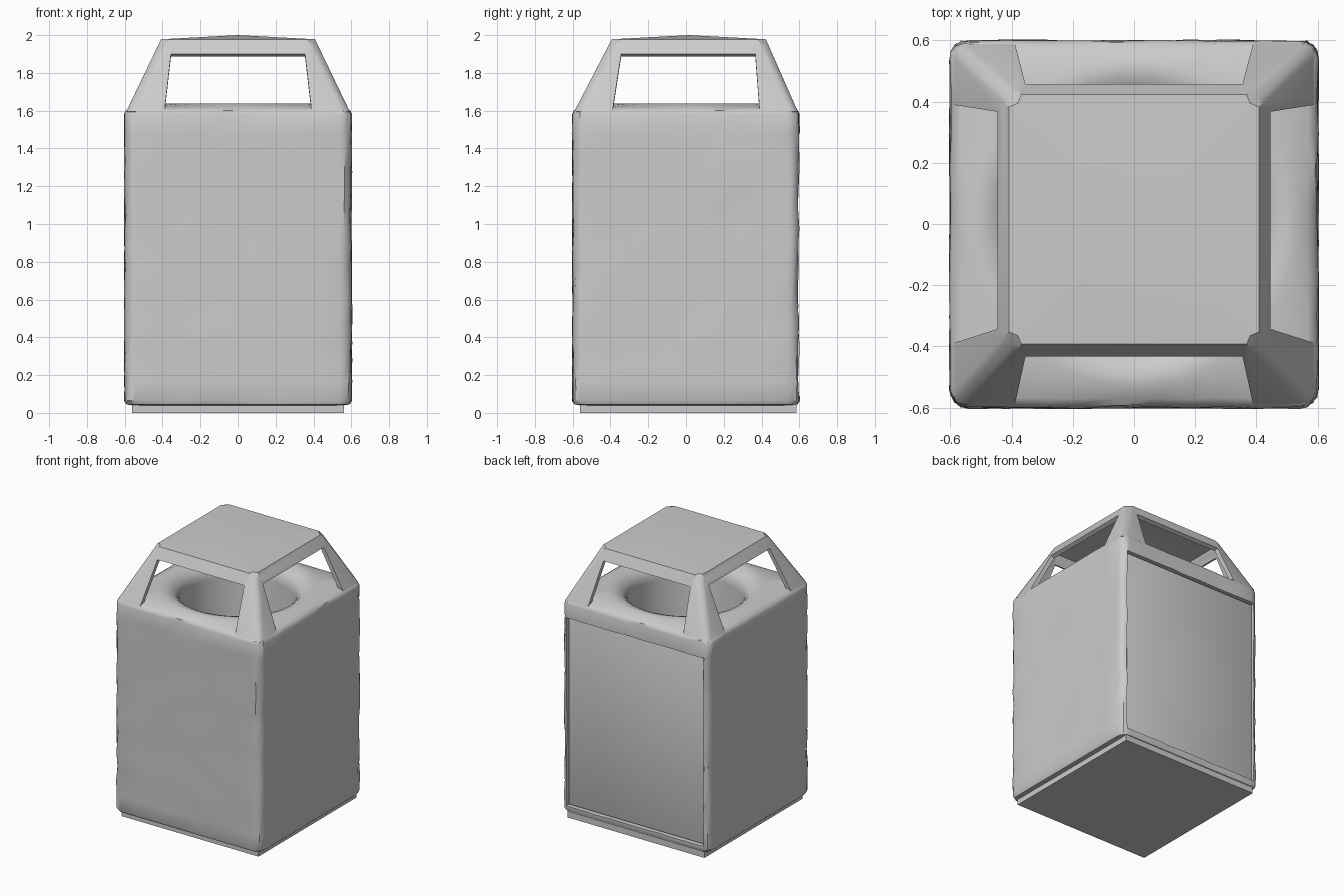
import bpy, bmesh, math, random
from mathutils import Vector

if "Cube" in bpy.data.objects:
    bpy.data.objects.remove(bpy.data.objects["Cube"])

random.seed(4)


def finish(name, bm, angle=35):
    bmesh.ops.recalc_face_normals(bm, faces=bm.faces)
    me = bpy.data.meshes.new(name)
    bm.to_mesh(me)
    bm.free()
    ob = bpy.data.objects.new(name, me)
    bpy.context.collection.objects.link(ob)
    smooth(ob, angle)
    return ob


def activate(ob):
    bpy.ops.object.select_all(action='DESELECT')
    ob.select_set(True)
    bpy.context.view_layer.objects.active = ob


def smooth(ob, angle):
    activate(ob)
    bpy.ops.object.shade_smooth_by_angle(angle=math.radians(angle))


def box(name, lo, hi, bevel=0.0):
    lo, hi = Vector(lo), Vector(hi)
    bm = bmesh.new()
    bmesh.ops.create_cube(bm, size=1)
    for v in bm.verts:
        v.co = (lo + hi) / 2 + v.co * (hi - lo)
    if bevel:
        bmesh.ops.bevel(bm, geom=bm.edges[:], offset=bevel, segments=2,
                        profile=0.5, affect='EDGES')
    return finish(name, bm)


def square_ring(h, r, straight=9, arc=4):
    """Rounded square of half width h and corner radius r."""
    pts = []
    for q in range(4):
        a0 = q * math.pi / 2
        u = Vector((math.cos(a0), math.sin(a0)))
        w = Vector((-u.y, u.x))
        for i in range(1, straight):
            pts.append(u * h + w * (h - r) * (2 * i / straight - 1))
        for i in range(arc + 1):
            a = a0 + math.pi / 2 * i / arc
            pts.append((u + w) * (h - r) + Vector((math.cos(a), math.sin(a))) * r)
    return pts


def circle_ring(r):
    return [p.normalized() * r for p in square_ring(0.6, 0.06)]


# Body: worn concrete block, lofted over the domed top into the round throat and liner
rings = [(square_ring(0.56, 0.05), 0.04, 0), (square_ring(0.59, 0.06), 0.045, 0)]
steps = 15
for i in range(steps + 1):
    rings.append((square_ring(0.6, 0.06), 0.065 + 1.515 * i / steps, 0.005))
rings += [(square_ring(0.592, 0.06), 1.6, 0.003),
          (square_ring(0.57, 0.06), 1.615, 0.002)]
rings += [(circle_ring(r), z, 0) for r, z in
          ((0.53, 1.638), (0.49, 1.638), (0.45, 1.622), (0.415, 1.595),
           (0.395, 1.56), (0.39, 1.52), (0.39, 0.2))]
bm = bmesh.new()
loops = []
for pts, z, jitter in rings:
    loops.append([bm.verts.new((p.x + random.uniform(-jitter, jitter),
                                p.y + random.uniform(-jitter, jitter), z)) for p in pts])
n = len(loops[0])
for a, b in zip(loops, loops[1:]):
    for i in range(n):
        bm.faces.new((a[i], a[(i + 1) % n], b[(i + 1) % n], b[i]))
bm.faces.new(loops[0])
bm.faces.new(loops[-1])
body = finish("bin_body", bm)

# Shallow recess in the back for the service door
cutter = box("door_recess_cutter", (-0.56, 0.565, 0.09), (0.56, 0.7, 1.48))
cutter.hide_render = True
cut = body.modifiers.new("door_recess", 'BOOLEAN')
cut.operation = 'DIFFERENCE'
cut.solver = 'EXACT'
cut.object = cutter
activate(body)
bpy.ops.object.modifier_apply(modifier=cut.name)
bpy.data.objects.remove(cutter)
smooth(body, 35)

# Service door and plinth
box("service_door", (-0.552, 0.55, 0.098), (0.552, 0.582, 1.472), 0.004)
box("base_plinth", (-0.56, -0.56, 0), (0.56, 0.585, 0.06))

# Hood: four-sided sloped shell with an opening per side and a slightly domed roof
Z0, Z1, ZW = 1.595, 1.978, 1.9
B, T = 0.592, 0.408


def hood_point(q, s, z):
    """Point on sloped side q; s is the sideways offset."""
    f = (z - Z0) / (Z1 - Z0)
    d = B + (T - B) * f
    a = q * math.pi / 2
    c, sn = round(math.cos(a)), round(math.sin(a))
    return Vector((d * c - s * sn, d * sn + s * c + 0.015 * f, z))


bm = bmesh.new()
for q in range(4):
    outline = [(-B, Z0), (-0.39, Z0), (-0.355, ZW), (-T, Z1),
               (B, Z0), (0.39, Z0), (0.355, ZW), (T, Z1)]
    v = [bm.verts.new(hood_point(q, s, z)) for s, z in outline]
    bm.faces.new((v[0], v[1], v[2], v[3]))
    bm.faces.new((v[5], v[4], v[7], v[6]))
    bm.faces.new((v[2], v[6], v[7], v[3]))
    bm.faces.new((v[3], v[7], bm.verts.new((0, 0.015, 2.0))))
bmesh.ops.remove_doubles(bm, verts=bm.verts[:], dist=0.001)
bmesh.ops.recalc_face_normals(bm, faces=bm.faces)
corners = [e for e in bm.edges if len(e.link_faces) == 2
           and abs(e.verts[0].co.z - e.verts[1].co.z) > 0.3]
bmesh.ops.bevel(bm, geom=corners, offset=0.04, segments=3, profile=0.5, affect='EDGES')
hood = finish("hood", bm, 40)
if hood.data.polygons[0].normal.dot(hood.data.polygons[0].center - Vector((0, 0, 1.7))) < 0:
    hood.data.flip_normals()
shell = hood.modifiers.new("thickness", 'SOLIDIFY')
shell.thickness = 0.03
shell.offset = -1
activate(hood)
bpy.ops.object.modifier_apply(modifier=shell.name)
smooth(hood, 40)
